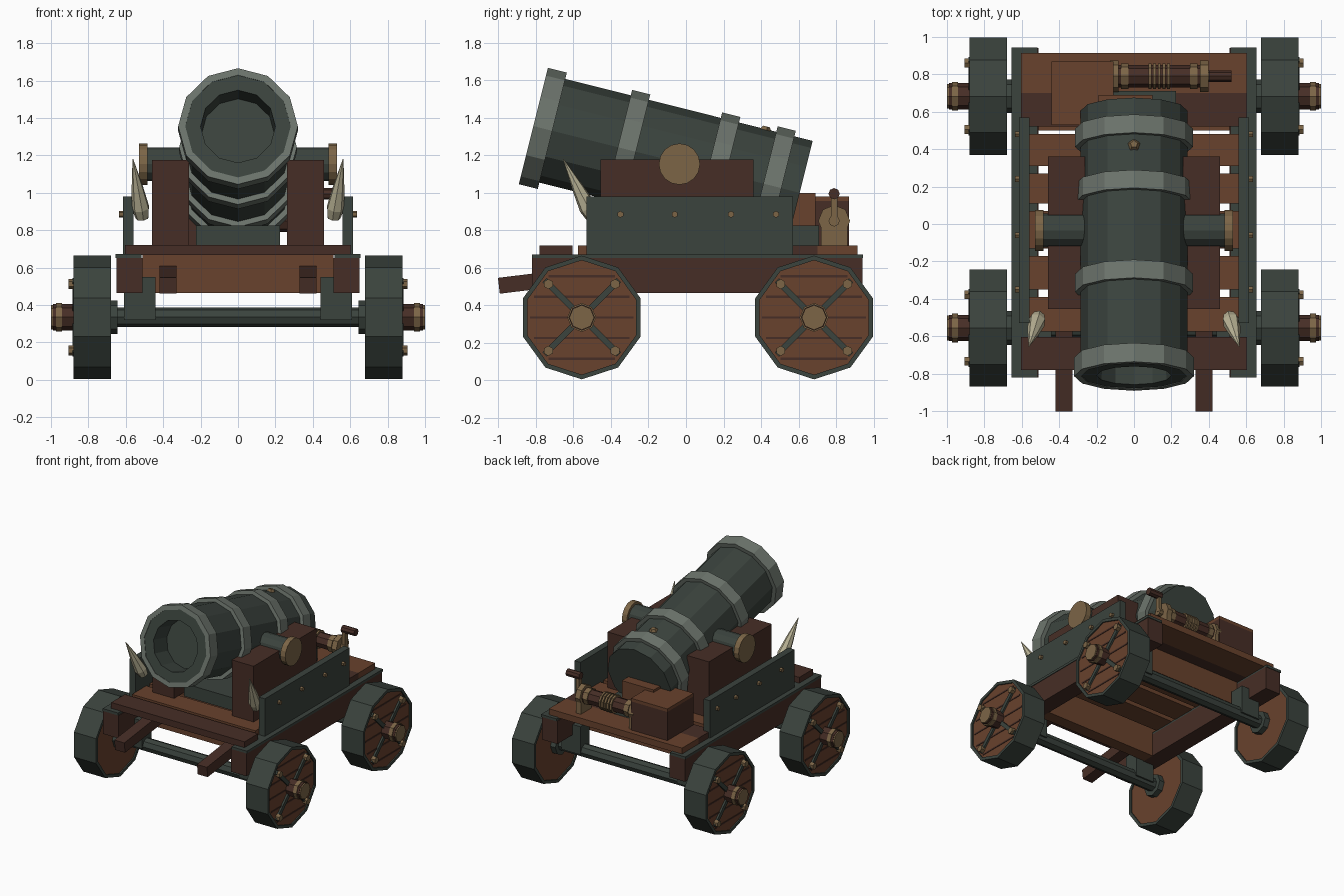
import bpy, bmesh, math
from mathutils import Vector, Matrix

if "Cube" in bpy.data.objects:
    bpy.data.objects.remove(bpy.data.objects["Cube"])


def mat(name, rgb):
    m = bpy.data.materials.new(name)
    m.diffuse_color = (*rgb, 1)
    m.use_nodes = True
    m.node_tree.nodes["Principled BSDF"].inputs["Base Color"].default_value = m.diffuse_color
    return m


IRON = mat("dark_iron", (.043, .056, .047))
STEEL = mat("grey_steel", (.15, .175, .15))
DARK = mat("dark_wood", (.062, .027, .019))
WOOD = mat("warm_wood", (.14, .054, .026))
BRASS = mat("brass", (.20, .13, .062))
BONE = mat("bone", (.50, .46, .31))


def finish(name, bm, mats):
    bmesh.ops.recalc_face_normals(bm, faces=bm.faces)
    me = bpy.data.meshes.new(name)
    bm.to_mesh(me)
    bm.free()
    for m in mats:
        me.materials.append(m)
    ob = bpy.data.objects.new(name, me)
    bpy.context.collection.objects.link(ob)
    return ob


def box(name, x, y, z, m, rot=0):
    """Box from (min, max) ranges, turned about its own x axis."""
    c = Vector([(a + b) / 2 for a, b in (x, y, z)])
    s = [abs(b - a) for a, b in (x, y, z)]
    bm = bmesh.new()
    bmesh.ops.create_cube(bm, size=1, matrix=Matrix.Translation(c)
                          @ Matrix.Rotation(rot, 4, 'X') @ Matrix.Diagonal((*s, 1)))
    return finish(name, bm, [m])


def lathe(name, origin, axis, profile, n, m, cap=None):
    """Turned solid: profile is (distance along axis, radius)."""
    o, d = Vector(origin), Vector(axis).normalized()
    up = Vector((0, 0, 1)) if abs(d.z) < .9 else Vector((0, 1, 0))
    a = (up - d * up.dot(d)).normalized()
    b = d.cross(a)
    bm = bmesh.new()
    rings = []
    for s, r in profile:
        rings.append([bm.verts.new(o + d * s + (a * math.cos(t) + b * math.sin(t)) * r)
                      for t in (2 * math.pi * i / n for i in range(n))])
    for p, q in zip(rings, rings[1:]):
        for i in range(n):
            j = (i + 1) % n
            bm.faces.new((p[i], p[j], q[j], q[i]))
    for ring in (rings[0], rings[-1]):
        bm.faces.new(ring).material_index = 1 if cap else 0
    return finish(name, bm, [m, cap] if cap else [m])


def rod(name, x0, x1, y, z, r, n, m):
    """Cylinder lying along x."""
    return lathe(name, (x0, y, z), (1, 0, 0), [(0, r), (x1 - x0, r)], n, m)


# Barrel with bore and bands
MUZZLE = Vector((0, -.81, 1.355))
AXIS = Vector((0, .97, -.243)).normalized()
lathe("barrel", MUZZLE, AXIS, [(.17, .195), (0, .2), (0, .285), (1.46, .285)], 12, IRON)
for s, r in ((-.003, .32), (.46, .315), (.955, .315), (1.26, .315)):
    lathe("barrel_band", MUZZLE, AXIS,
          [(s, .283), (s, r), (s + .1, r), (s + .1, .283), (s + .05, .27), (s, .283)][:4] if s > 0
          else [(.02, .27), (s, .29), (s, r), (s + .1, r), (s + .1, .27)], 12, STEEL) if s > 0 else None
# Muzzle band is an open ring so the bore stays clear
bm = bmesh.new()
up = Vector((0, .243, .97)).normalized()
rings = [[bm.verts.new(MUZZLE + AXIS * s + (up * math.cos(i * math.pi / 6)
          + Vector((1, 0, 0)) * math.sin(i * math.pi / 6)) * r) for i in range(12)]
         for s, r in ((-.004, .282), (-.004, .32), (.1, .32), (.1, .282))]
for k in range(4):
    p, q = rings[k], rings[(k + 1) % 4]
    for i in range(12):
        bm.faces.new((p[i], p[(i + 1) % 12], q[(i + 1) % 12], q[i]))
finish("muzzle_band", bm, [STEEL])
# Touch hole cup on top of the breech
lathe("touch_hole", MUZZLE + AXIS * 1.2 + up * .28, up, [(0, .035), (.02, .02)], 5, BRASS)

# Chassis crossing parts
box("barrel_bed", (-.225, .225), (-.38, .71), (.72, .825), IRON)
PLANKS = [(-.78, -.605, DARK), (-.575, -.39, WOOD), (-.35, -.17, WOOD), (-.13, .07, WOOD),
          (.11, .27, WOOD), (.31, .48, WOOD), (.52, .70, DARK), (.70, .915, WOOD)]
for y0, y1, m in PLANKS:
    w = .605 if y0 < -.6 or y0 > .5 else .56
    box("deck_plank", (-w, w), (y0, y1), (.668, .72), m)
for y0, y1 in ((-.49, -.39), (.50, .60)):
    box("cross_beam", (-.51, .51), (y0, y1), (.465, .668), WOOD)
WHEELS = (-.556, .683)
WZ = .335
for y in WHEELS:
    rod("axle", -.69, .69, y, WZ, .053, 8, IRON)

# Parts repeated on both sides
for sx in (-1, 1):
    def X(a, b):
        return tuple(sorted((sx * a, sx * b)))

    def srod(name, a, b, y, z, r, n, m):
        rod(name, *X(a, b), y, z, r, n, m)

    box("side_rail", X(.51, .65), (-.82, .94), (.465, .652), DARK)
    box("rail_cover", X(.515, .655), (-.82, .945), (.652, .672), IRON)
    box("side_plate", X(.56, .615), (-.53, .57), (.66, .98), IRON)
    for y in (-.35, -.06, .24, .48):
        srod("plate_bolt", .61, .635, y, .885, .018, 6, BRASS)
    box("barrel_cheek", X(.262, .46), (-.455, .36), (.72, 1.177), DARK)
    srod("trunnion", .2, .49, -.035, 1.153, .09, 12, IRON)
    srod("trunnion_cap", .485, .53, -.035, 1.153, .11, 16, BRASS)
    box("front_handle", X(.33, .42), (-1.0, -.45), (.495, .58), DARK, math.radians(7))

    # Tusk leaning forward, with a flattened butt
    base, tip = Vector((sx * .513, -.50, .875)), Vector((sx * .562, -.655, 1.18))
    length = (tip - base).length
    lathe("tusk", base, tip - base,
          [(-.01, .036), (.05, .048), (.17, .032), (length, .002)], 7, BONE)

    for y in WHEELS:
        box("axle_bracket", X(.44, .61), (y - .06, y + .06), (.32, .55), IRON)
        srod("axle_washer", .645, .69, y, WZ, .09, 8, IRON)
        # Wheel: rim with recessed wooden faces
        lathe("wheel", (sx * .68, y, WZ), (sx, 0, 0),
              [(.01, .305), (0, .305), (0, .33), (.2, .33), (.2, .305), (.19, .305)],
              10, IRON, WOOD)
        for dz in (-.22, -.11, 0, .11, .22):
            h = math.sqrt(.295 ** 2 - dz * dz) - .018
            box("wheel_groove", X(.868, .874), (y - h, y + h), (WZ + dz - .006, WZ + dz + .006), DARK)
        for k in (-1, 1):
            box("wheel_brace", X(.865, .885), (y - .28, y + .28), (WZ - .016, WZ + .016),
                IRON, k * math.pi / 4)
            for j in (-1, 1):
                srod("wheel_bolt", .87, .905, y + k * .178, WZ + j * .178, .027, 6, BRASS)
        srod("hub", .865, .99, y, WZ, .07, 8, DARK)
        srod("hub_ring", .94, .972, y, WZ, .077, 8, BRASS)
        srod("hub_cap", .985, 1.0, y, WZ, .066, 8, BRASS)

# Storage box and wedge behind the breech
box("ammo_box", (-.44, -.11), (.53, .87), (.72, .955), DARK)
box("ammo_box_lid", (-.44, -.11), (.53, .87), (.955, .98), WOOD)
box("elevation_wedge", (-.19, .1), (.55, .69), (.82, 1.0), WOOD)

# Winch
WY, WH = .79, .85
for x in (-.105, .375):
    rod("winch_plate", x - .022, x + .022, WY, WH, .085, 8, BRASS)
    box("winch_foot", (x - .022, x + .022), (WY - .07, WY + .07), (.72, WH), BRASS)
rod("winch_drum", -.1, .37, WY, WH, .06, 8, DARK)
for x in (-.05, .32):
    rod("winch_collar", x - .02, x + .02, WY, WH, .068, 8, BRASS)
for i in range(5):
    x = .085 + i * .025
    rod("rope_turn", x - .008, x + .008, WY, WH, .073, 10, BRASS)
rod("winch_shaft", .37, .43, WY, WH, .03, 8, BRASS)
box("crank_arm", (.405, .432), (WY - .017, WY + .017), (WH, 1.0), BRASS)
rod("crank_grip", .40, .52, WY, .995, .03, 8, DARK)
